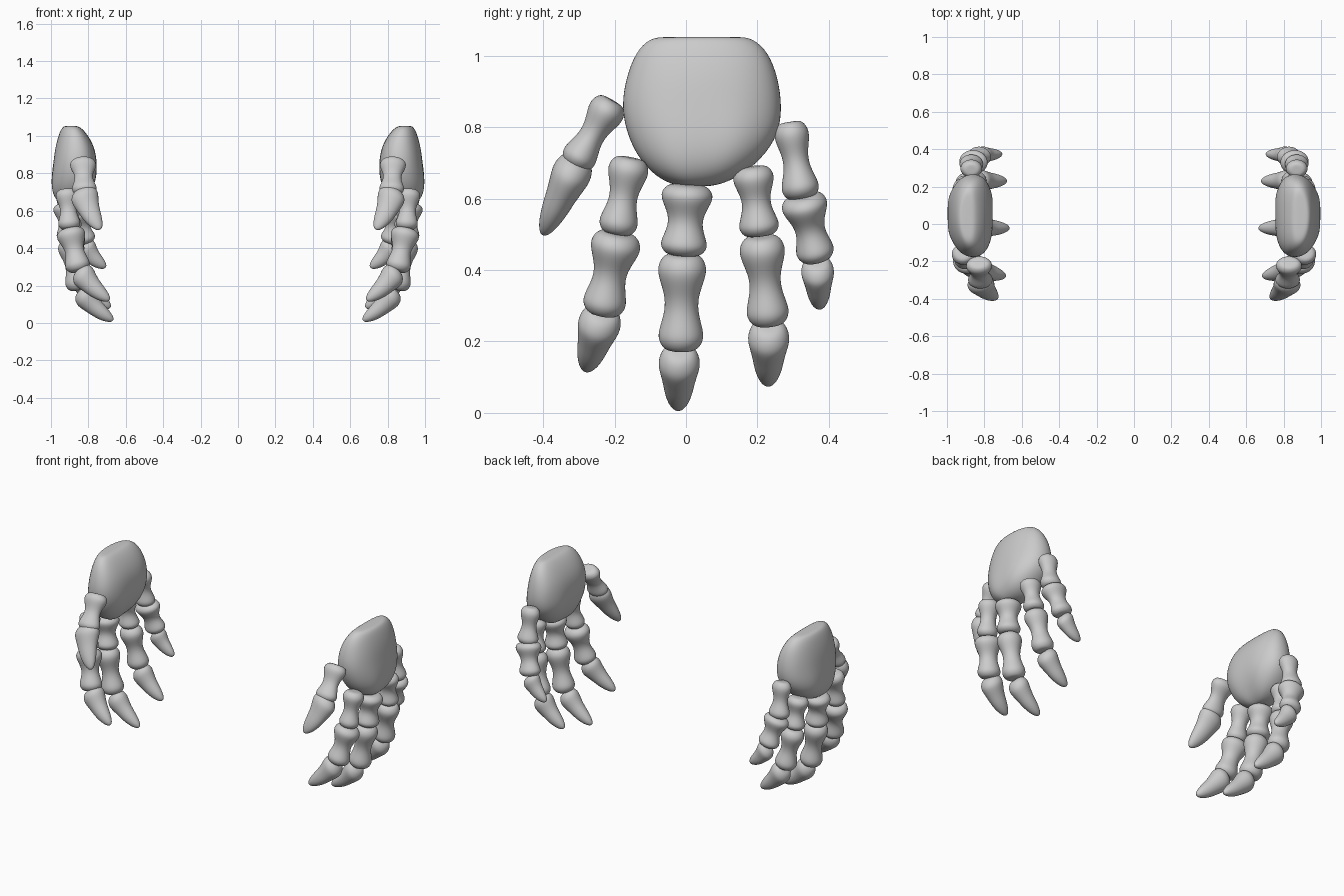
import bpy, bmesh, math
from mathutils import Vector

if "Cube" in bpy.data.objects:
    bpy.data.objects.remove(bpy.data.objects["Cube"])

SIDES = 16


def loft(name, rings):
    """Skin a list of vertex rings, cap both ends, mirror to the other hand."""
    bm = bmesh.new()
    loops = [[bm.verts.new(p) for p in ring] for ring in rings]
    for a, b in zip(loops, loops[1:]):
        for i in range(SIDES):
            j = (i + 1) % SIDES
            bm.faces.new((a[i], a[j], b[j], b[i]))
    for loop in (loops[0], loops[-1]):
        centre = bm.verts.new(sum((v.co for v in loop), Vector()) / SIDES)
        for i in range(SIDES):
            bm.faces.new((loop[i], loop[(i + 1) % SIDES], centre))
    bmesh.ops.recalc_face_normals(bm, faces=bm.faces)
    for f in bm.faces:
        f.smooth = True
    mesh = bpy.data.meshes.new(name)
    bm.to_mesh(mesh)
    bm.free()
    ob = bpy.data.objects.new(name, mesh)
    bpy.context.collection.objects.link(ob)
    mirror = ob.modifiers.new("both_hands", 'MIRROR')
    mirror.use_mirror_merge = False
    ob.modifiers.new("smooth", 'SUBSURF').levels = 2
    ob.modifiers["smooth"].render_levels = 2
    return ob


# Bone profiles: (position along bone, radius factor)
KNUCKLE = [(0, .55), (.03, .82), (.13, 1.04), (.25, .98), (.42, .73), (.58, .70),
           (.75, .92), (.87, 1.04), (.97, .82), (1, .55)]
TIP = [(0, .5), (.04, .8), (.16, 1.04), (.28, .98), (.45, .83), (.65, .74),
       (.83, .58), (.95, .36), (1, .16)]


def bone(name, p0, p1, w0, w1, depth, tip=False):
    p0, p1 = Vector(p0), Vector(p1)
    axis = (p1 - p0).normalized()
    thick = Vector((1, 0, 0))
    thick = (thick - axis * thick.dot(axis)).normalized()
    side = axis.cross(thick)
    rings = []
    for t, f in (TIP if tip else KNUCKLE):
        c = p0.lerp(p1, t)
        if tip:
            c += thick * .012 * math.sin(math.pi * t)   # hooked claw-like tip
        r = f * (w0 + (w1 - w0) * t) / 2
        rings.append([c + side * r * math.cos(a) + thick * r * depth * math.sin(a)
                      for a in (2 * math.pi * i / SIDES for i in range(SIDES))])
    return loft(name, rings)


# Palm sections: z, y range, x range
PALM = [(1.053, -.06, .15, .87, .92), (1.05, -.105, .19, .845, .94),
        (1.01, -.145, .235, .805, .96), (.94, -.172, .262, .765, .98),
        (.86, -.186, .274, .75, .992), (.78, -.17, .265, .75, 1.005),
        (.71, -.135, .215, .775, 1.003), (.66, -.085, .15, .81, .98),
        (.635, -.03, .085, .85, .94)]
rings = []
for z, y0, y1, x0, x1 in PALM:
    groove = .012 * min(1, max(0, (.95 - z) / .2))
    ring = []
    for i in range(SIDES):
        a = 2 * math.pi * i / SIDES
        c, s = math.cos(a), math.sin(a)
        u = math.copysign(abs(c) ** .85, c)
        v = math.copysign(abs(s) ** .85, s)
        y = (y0 + y1) / 2 + (y1 - y0) / 2 * u
        x = (x0 + x1) / 2 + (x1 - x0) / 2 * v
        x -= groove * (1 - abs(u)) * math.cos(y * 38 - 2.4) * v   # knuckle grooves
        ring.append(Vector((x - .012 * u * u, y, z)))
    rings.append(ring)
loft("palm", rings)

# Fingers: (start, end, start width, end width) for each bone, root to tip
FINGERS = {
    "thumb": (1.35, [((.83, -.205, .875), (.82, -.315, .69), .105, .10),
                     ((.83, -.30, .715), (.74, -.40, .50), .115, .10)]),
    "index": (1.1, [((.915, -.155, .715), (.90, -.195, .50), .115, .11),
                    ((.90, -.19, .505), (.85, -.235, .275), .145, .12),
                    ((.85, -.232, .285), (.69, -.28, .12), .125, .105)]),
    "middle": (1.05, [((.915, .005, .64), (.90, -.008, .44), .148, .13),
                      ((.90, -.01, .445), (.85, -.015, .175), .138, .128),
                      ((.845, -.018, .175), (.67, -.022, .012), .12, .105)]),
    "ring": (1.1, [((.91, .185, .69), (.895, .208, .495), .115, .115),
                   ((.895, .21, .495), (.845, .232, .245), .13, .12),
                   ((.845, .232, .245), (.685, .23, .08), .12, .105)]),
    "little": (1.2, [((.87, .29, .815), (.87, .325, .60), .095, .11),
                     ((.865, .325, .61), (.82, .368, .425), .135, .105),
                     ((.825, .367, .425), (.71, .374, .295), .095, .085)]),
}
for finger, (depth, bones) in FINGERS.items():
    for n, (p0, p1, w0, w1) in enumerate(bones):
        last = n == len(bones) - 1
        bone(f"{finger}_bone_{n + 1}", p0, p1, w0, w1, depth, last)
